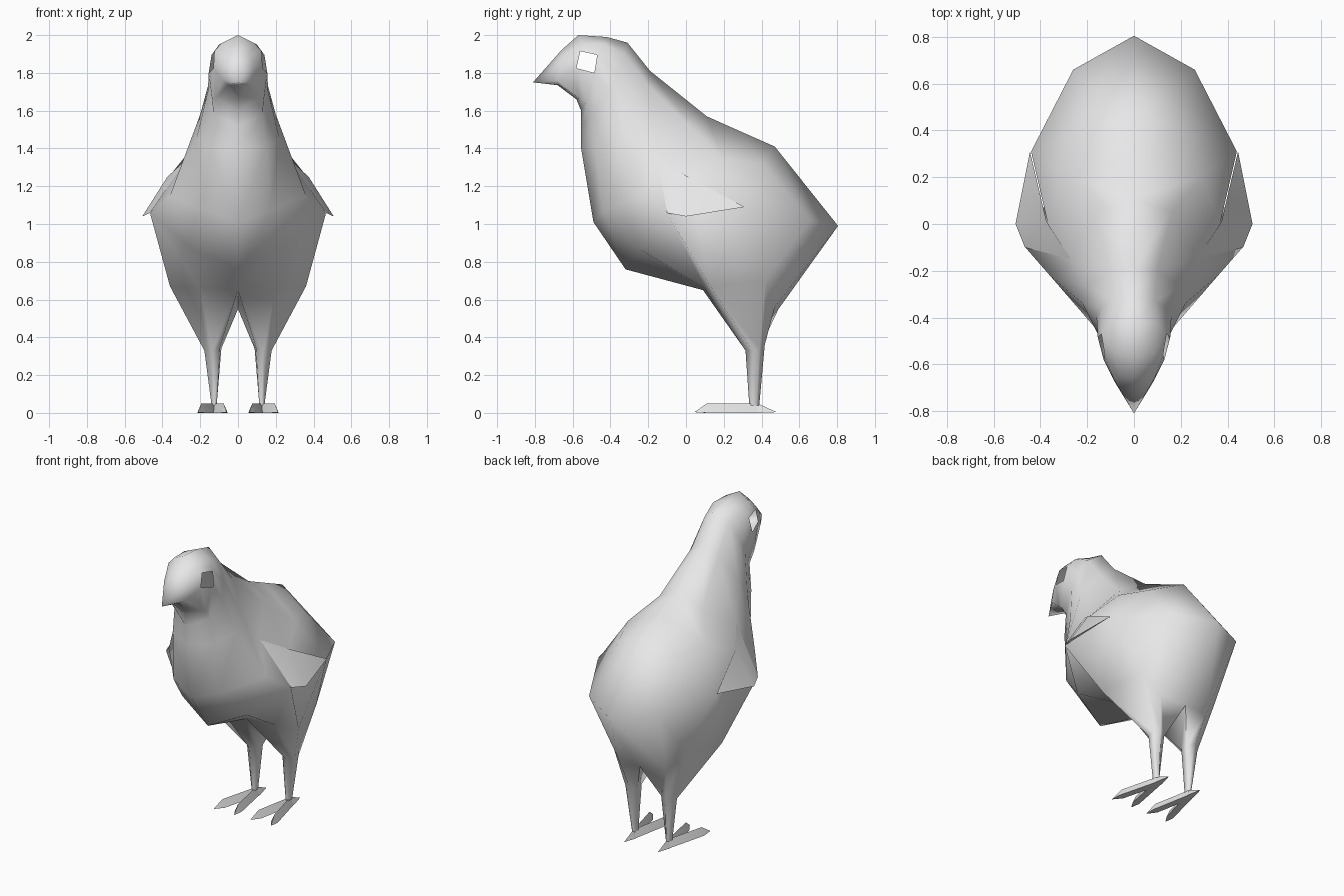
import bpy, bmesh, math

if "Cube" in bpy.data.objects:
    bpy.data.objects.remove(bpy.data.objects["Cube"])

grey = bpy.data.materials.new("plain_grey")
grey.diffuse_color = (0.8, 0.8, 0.8, 1)
grey.use_nodes = True
grey.node_tree.nodes["Principled BSDF"].inputs["Base Color"].default_value = grey.diffuse_color


def make(name, verts, faces, angle=60):
    """Half-model mesh mirrored across x = 0, smooth shaded."""
    bm = bmesh.new()
    vs = [bm.verts.new(v) for v in verts]
    for f in faces:
        bm.faces.new([vs[i] for i in f])
    bmesh.ops.remove_doubles(bm, verts=bm.verts[:], dist=0.0005)
    bmesh.ops.mirror(bm, geom=bm.verts[:] + bm.edges[:] + bm.faces[:],
                     axis='X', merge_dist=0.0005)
    bmesh.ops.remove_doubles(bm, verts=bm.verts[:], dist=0.0005)
    bmesh.ops.recalc_face_normals(bm, faces=bm.faces[:])
    me = bpy.data.meshes.new(name)
    bm.to_mesh(me)
    bm.free()
    me.materials.append(grey)
    ob = bpy.data.objects.new(name, me)
    bpy.context.collection.objects.link(ob)
    bpy.ops.object.select_all(action='DESELECT')
    ob.select_set(True)
    bpy.context.view_layer.objects.active = ob
    bpy.ops.object.shade_smooth_by_angle(angle=math.radians(angle))
    return ob


# Body: half rings from face to rump, each running top centre to bottom centre
rings = [
    [(0, -.66, 1.92), (.06, -.65, 1.89), (.085, -.665, 1.84), (.08, -.68, 1.76), (.05, -.67, 1.735), (0, -.68, 1.735)],
    [(0, -.57, 2.0), (.09, -.55, 1.955), (.125, -.56, 1.915), (.13, -.58, 1.825), (.12, -.57, 1.67), (0, -.58, 1.66)],
    [(0, -.42, 1.99), (.10, -.43, 1.95), (.14, -.47, 1.895), (.155, -.485, 1.80), (.135, -.53, 1.645), (0, -.555, 1.60)],
    [(0, -.31, 1.96), (.09, -.33, 1.90), (.14, -.36, 1.80), (.16, -.40, 1.70), (.13, -.49, 1.58), (0, -.555, 1.52)],
    [(0, -.19, 1.81), (.10, -.20, 1.73), (.20, -.27, 1.58), (.22, -.34, 1.45), (.15, -.48, 1.41), (0, -.555, 1.40)],
    [(0, .11, 1.57), (.16, .05, 1.49), (.267, -.15, 1.345), (.36, -.22, 1.15), (.17, -.44, 1.07), (0, -.49, 1.01)],
    [(0, .28, 1.494), (.29, .20, 1.345), (.37, .01, 1.245), (.465, -.10, 1.055), (.24, -.25, .87), (0, -.32, .76)],
    [(0, .47, 1.41), (.215, .40, 1.32), (.44, .31, 1.085), (.36, .13, .67), (.20, .10, .66), (0, .09, .65)],
]
verts = [p for r in rings for p in r]
faces = []
for i in range(len(rings) - 1):
    for j in range(5):
        if (i, j) == (1, 2):      # open square eye socket
            continue
        a = i * 6 + j
        faces.append((a, a + 1, a + 7, a + 6))

# Beak tip fan
tip = len(verts)
verts.append((0, -.81, 1.75))
faces += [(tip, j + 1, j) for j in range(5)]

# Tail and rump
T8, A8, B8, C8, D8, E8 = range(42, 48)
T9, A9, B9, C9, E9 = range(tip + 1, tip + 6)
verts += [(0, .805, .99), (.26, .66, 1.02), (.29, .42, .70), (.18, .47, .56), (0, .49, .55)]
faces += [(T8, A8, A9), (T8, A9, T9), (A8, B8, A9), (B8, B9, A9), (B8, C8, B9),
          (T9, A9, C9), (T9, C9, E9), (A9, B9, C9)]

# Legs: thigh opening drawn down to knee, then ankle
loop = [E8, D8, C8, B9, C9, E9]
knee = [(.095, .335, .35), (.135, .315, .33), (.178, .35, .33), (.178, .39, .34), (.135, .417, .36), (.088, .39, .34)]
ankle = [(.113, .345, .04), (.126, .335, .04), (.14, .345, .04), (.14, .375, .04), (.126, .388, .04), (.113, .375, .04)]
for ring in (knee, ankle):
    s = len(verts)
    verts += ring
    new = list(range(s, s + 6))
    faces += [(loop[k], loop[(k + 1) % 6], new[(k + 1) % 6], new[k]) for k in range(6)]
    loop = new
make("body", verts, faces, 85)

# Wings: thin flared flaps lying on the flanks
wing = [(.27, -.15, 1.345), (.374, .01, 1.25), (.445, .31, 1.09), (.507, 0, 1.04),
        (.467, -.10, 1.058)]
make("wings", wing, [(0, 1, 4), (1, 3, 4), (1, 2, 3), (4, 3, 2)], 50)


def toe(name, start, ridge_end, end, w):
    """Ridged toe running from the ankle to a point on the ground."""
    dx, dy = end[0] - start[0], end[1] - start[1]
    n = math.hypot(dx, dy)
    nx, ny = -dy / n * w, dx / n * w
    mx, my = ridge_end
    v = [(start[0], start[1], .05),
         (start[0] + nx, start[1] + ny, 0), (start[0] - nx, start[1] - ny, 0),
         (mx, my, .05 if my < .3 else .045),
         (mx + nx, my + ny, 0), (mx - nx, my - ny, 0), (end[0], end[1], 0.004)]
    make(name, v, [(0, 1, 4, 3), (0, 3, 5, 2), (1, 2, 5, 4), (0, 2, 1),
                   (3, 4, 6), (3, 6, 5), (4, 5, 6)], 30)


# Feet: two forward toes and a heel spur each
toe("inner_toes", (.126, .375), (.076, .11), (.06, .045), .022)
toe("outer_toes", (.126, .375), (.194, .11), (.213, .045), .022)
toe("heel_spurs", (.126, .34), (.126, .39), (.126, .48), .022)
